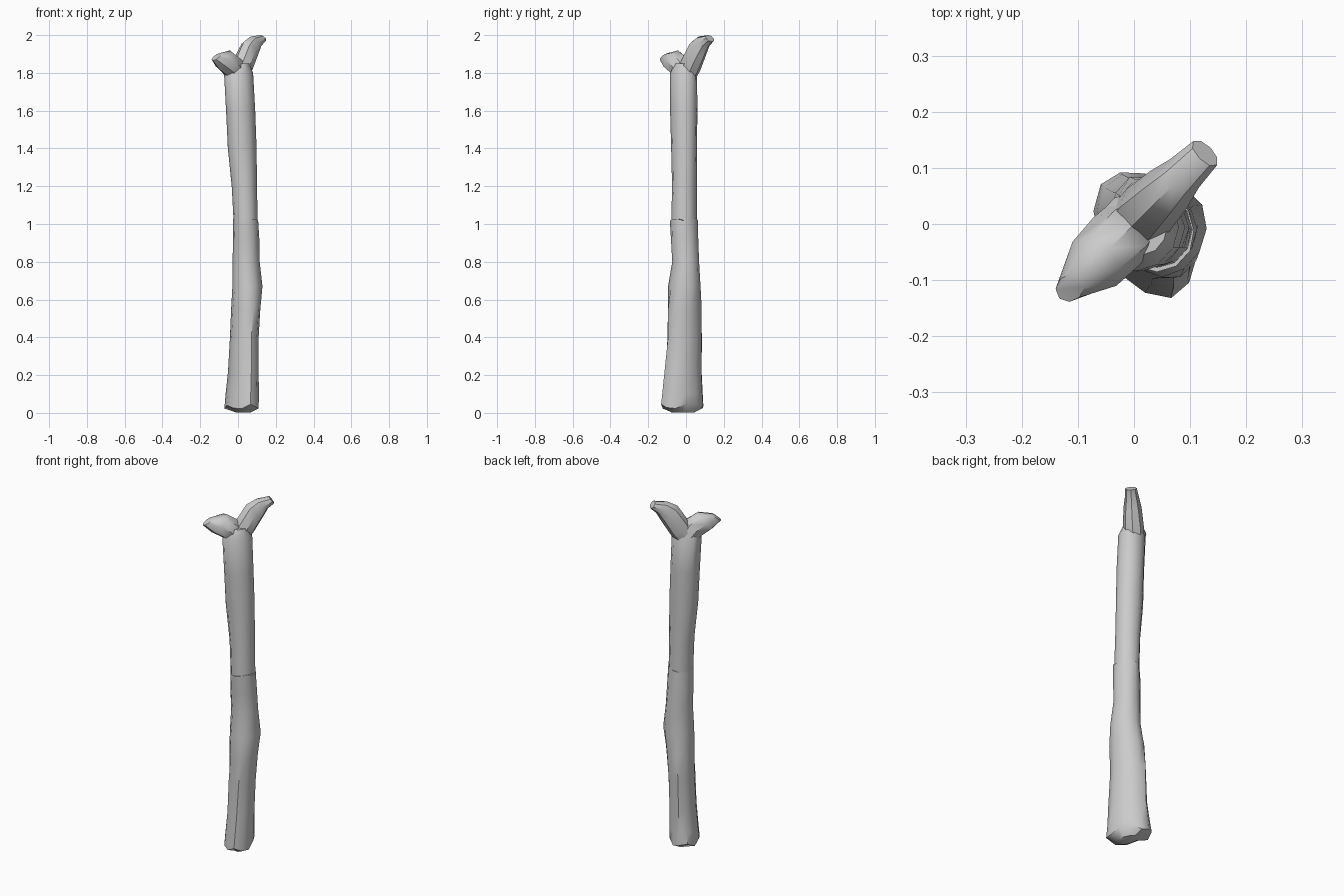
import bpy, math, random
from mathutils import Vector

if "Cube" in bpy.data.objects:
    bpy.data.objects.remove(bpy.data.objects["Cube"])

random.seed(4)


def tube(name, rings, sides, jitter=0.0, ragged=()):
    """Loft rings of (centre, axis u, axis v) into a capped tube; ragged rings get uneven heights."""
    verts, faces = [], []
    for r, (c, u, v) in enumerate(rings):
        for i in range(sides):
            t = 2 * math.pi * i / sides
            k = 1 + random.uniform(-jitter, jitter)
            p = c + (u * math.cos(t) + v * math.sin(t)) * k
            if r in ragged:
                p.z += random.uniform(-0.015, 0.015)
            verts.append(p)
    for r in range(len(rings) - 1):
        for i in range(sides):
            j = (i + 1) % sides
            a, b = r * sides, (r + 1) * sides
            faces.append((a + i, a + j, b + j, b + i))
    last = (len(rings) - 1) * sides
    faces.append(tuple(reversed(range(sides))))
    faces.append(tuple(range(last, last + sides)))
    mesh = bpy.data.meshes.new(name)
    mesh.from_pydata(verts, [], faces)
    obj = bpy.data.objects.new(name, mesh)
    bpy.context.collection.objects.link(obj)
    bpy.ops.object.select_all(action='DESELECT')
    obj.select_set(True)
    bpy.context.view_layer.objects.active = obj
    bpy.ops.object.mode_set(mode='EDIT')
    bpy.ops.mesh.select_all(action='SELECT')
    bpy.ops.mesh.normals_make_consistent(inside=False)
    bpy.ops.object.mode_set(mode='OBJECT')
    bpy.ops.object.shade_smooth_by_angle(angle=math.radians(40))
    return obj


def level(z, x0, x1, y0, y1, skew):
    """Horizontal skewed ellipse filling the given x and y extents."""
    hx, hy = (x1 - x0) / 2, (y1 - y0) / 2
    return (Vector(((x0 + x1) / 2, (y0 + y1) / 2, z)),
            Vector((hx, hy * skew, 0)),
            Vector((0, hy * math.sqrt(1 - skew * skew), 0)))


def slanted(p0, z0, p1, z1, w):
    """Tilted ring on the diagonal plane, from its lower point to its upper point, half width w."""
    d = math.sqrt(0.5)
    lo, hi = Vector((p0 * d, p0 * d, z0)), Vector((p1 * d, p1 * d, z1))
    return (lo + hi) / 2, (hi - lo) / 2, Vector((-d, d, 0)) * w


# Lower trunk with flared, ragged foot
tube("lower_trunk", [level(*r) for r in (
    (0.003, -0.01, 0.07, -0.08, 0.05, -0.35),
    (0.035, -0.07, 0.11, -0.13, 0.095, -0.35),
    (0.10, -0.065, 0.11, -0.125, 0.09, -0.35),
    (0.22, -0.05, 0.11, -0.115, 0.085, -0.3),
    (0.40, -0.045, 0.11, -0.10, 0.085, -0.25),
    (0.55, -0.035, 0.12, -0.098, 0.083, -0.15),
    (0.67, -0.03, 0.13, -0.092, 0.075, 0.0),
    (0.80, -0.027, 0.117, -0.075, 0.07, 0.0),
    (0.92, -0.027, 0.112, -0.08, 0.065, 0.0),
    (1.02, -0.027, 0.108, -0.083, 0.061, 0.0))],
    12, 0.035, (1, 9))

# Upper trunk, leaning left, closing under the fork
tube("upper_trunk", [level(*r) for r in (
    (0.98, -0.022, 0.105, -0.078, 0.057, 0.0),
    (1.20, -0.032, 0.10, -0.075, 0.056, 0.0),
    (1.40, -0.053, 0.097, -0.08, 0.059, 0.05),
    (1.60, -0.062, 0.09, -0.085, 0.06, 0.1),
    (1.80, -0.073, 0.08, -0.085, 0.06, 0.1),
    (1.85, -0.03, 0.06, -0.055, 0.035, 0.1))],
    12, 0.02)

# Short front-left branch stub
tube("short_branch", [slanted(*r) for r in (
    (-0.04, 1.75, 0.03, 1.82, 0.055),
    (-0.088, 1.79, 0.0, 1.88, 0.06),
    (-0.14, 1.82, -0.06, 1.92, 0.055),
    (-0.188, 1.865, -0.135, 1.905, 0.024))],
    8, 0.03)

# Longer back-right branch ending in a hooked tip
tube("long_branch", [slanted(*r) for r in (
    (0.04, 1.75, -0.04, 1.82, 0.05),
    (0.08, 1.80, -0.01, 1.88, 0.054),
    (0.13, 1.88, 0.045, 1.965, 0.046),
    (0.16, 1.935, 0.095, 1.992, 0.036),
    (0.193, 1.965, 0.165, 2.0, 0.03))],
    8, 0.02)
